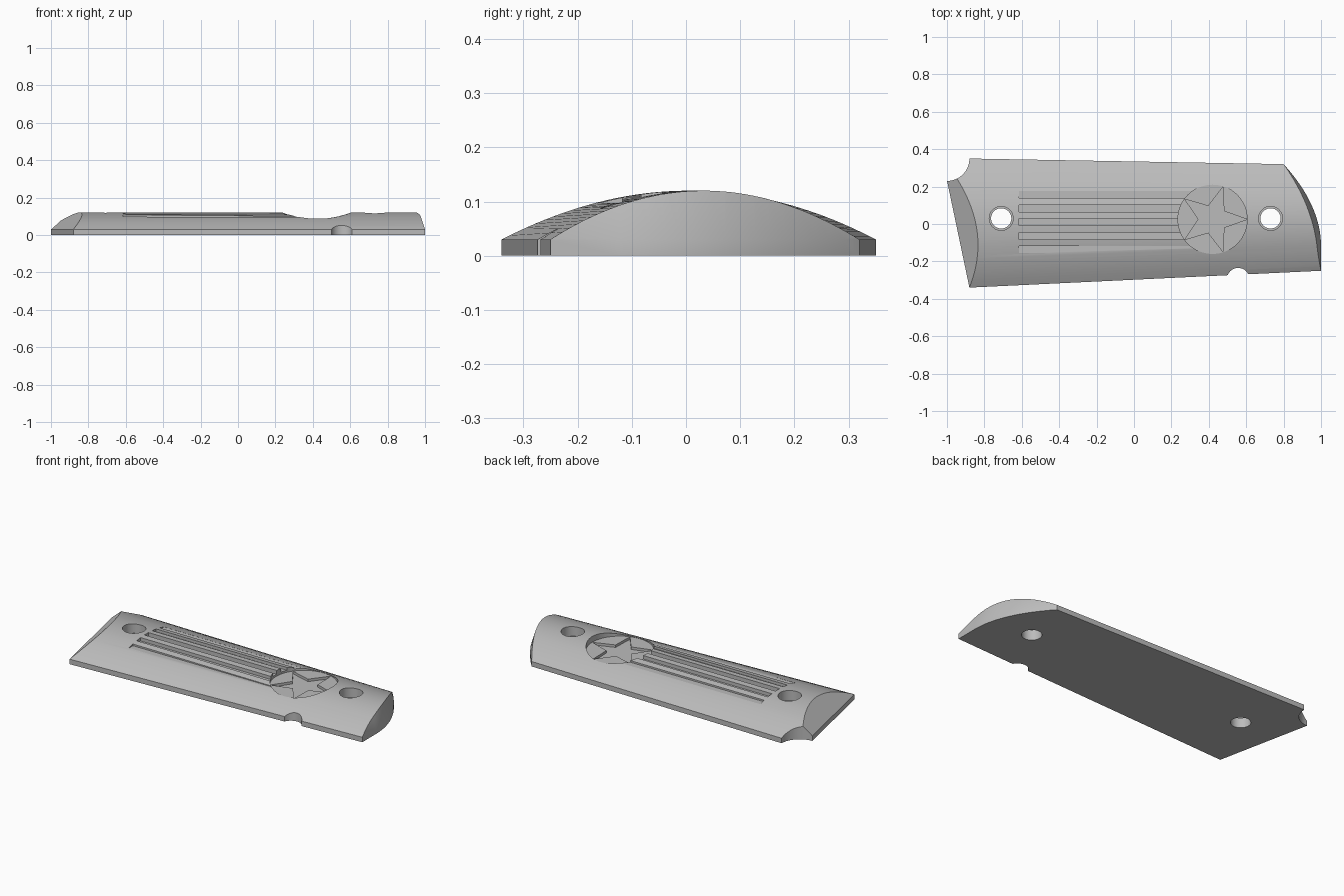
import bpy, bmesh, math

if "Cube" in bpy.data.objects:
    bpy.data.objects.remove(bpy.data.objects["Cube"])

grey = bpy.data.materials.new("mid grey")
grey.use_nodes = True
COLOUR = (0.5, 0.5, 0.5, 1)
grey.diffuse_color = COLOUR
grey.node_tree.nodes["Principled BSDF"].inputs["Base Color"].default_value = COLOUR


def loft(name, rings):
    """Closed solid skinned through rings with equal point counts."""
    bm = bmesh.new()
    loops = [[bm.verts.new(p) for p in ring] for ring in rings]
    for a, b in zip(loops, loops[1:]):
        for i in range(len(a)):
            j = (i + 1) % len(a)
            bm.faces.new((a[i], a[j], b[j], b[i]))
    bm.faces.new(loops[0][::-1])
    bm.faces.new(loops[-1])
    bmesh.ops.recalc_face_normals(bm, faces=bm.faces)
    mesh = bpy.data.meshes.new(name)
    bm.to_mesh(mesh)
    bm.free()
    mesh.materials.append(grey)
    obj = bpy.data.objects.new(name, mesh)
    bpy.context.collection.objects.link(obj)
    return obj


def prism(name, points, low, high=0.3):
    return loft(name, [[(x, y, z) for x, y in points] for z in (low, high)])


def circle(cx, cy, r, n=64):
    return [(cx + r * math.cos(math.tau * i / n), cy + r * math.sin(math.tau * i / n))
            for i in range(n)]


def combine(target, tool, operation="DIFFERENCE"):
    mod = target.modifiers.new(tool.name, "BOOLEAN")
    mod.operation = operation
    mod.solver = "EXACT"
    mod.object = tool
    bpy.context.view_layer.objects.active = target
    bpy.ops.object.modifier_apply(modifier=mod.name)
    bpy.data.objects.remove(tool)


# Outline with sloping left and right ends above the thin side wall
def outline(z):
    k = max(0, (z - 0.03) / 0.09)
    left, right = 0.105 * k, 0.03 * k
    pts = [(-1.025 + left, 0.3526), (-0.88 + left, -0.34 + 0.0479 * left),
           (1 - right, -0.25 - 0.0479 * right)]
    for i in range(17):
        s = i / 16
        pts.append((1 - 0.2 * s * s - right, -0.12 + 0.44 * s + 0.0179 * right * s))
    return [(x, y, z) for x, y in pts]


grip = loft("grip_panel", [outline(z) for z in (0, 0.03, 0.16)])


# Arched top, narrowing towards the right end
def arch(x):
    high = 0.35 - 0.0179 * (x + 0.88)
    low = -0.34 + 0.0479 * (x + 0.88)
    mid, half = (high + low) / 2, (high - low) / 2
    ring = []
    for i in range(49):
        t = -1.1 + 2.2 * i / 48
        ring.append((x, mid + half * t, 0.12 - 0.09 * t * t))
    return [(x, mid - 1.1 * half, -0.1)] + ring + [(x, mid + 1.1 * half, -0.1)]


combine(grip, loft("arch", [arch(-1.1), arch(1.1)]), "INTERSECT")

# Corner scoop and lower edge notch
combine(grip, prism("corner_scoop", circle(-1, 0.35, 0.12), -0.1))
combine(grip, prism("edge_notch", circle(0.557, -0.295, 0.06), -0.1))

# Stepped screw holes
for x in (-0.71, 0.73):
    combine(grip, prism("counterbore", circle(x, 0.03, 0.064), 0.06))
    combine(grip, prism("screw_hole", circle(x, 0.03, 0.054), -0.1))

# Five flat-bottomed grooves
for i in range(5):
    y = 0.157 - 0.0735 * i
    a, b = y - 0.019, y + 0.019
    combine(grip, prism("groove", [(-0.615, a), (0.36, a), (0.36, b), (-0.615, b)], 0.097))

# Round recess with a deeper star
combine(grip, prism("round_recess", circle(0.42, 0.025, 0.185), 0.085))
star = []
for i in range(10):
    r = 0.184 if i % 2 == 0 else 0.075
    star.append((0.42 + r * math.cos(i * math.pi / 5), 0.025 + r * math.sin(i * math.pi / 5)))
combine(grip, prism("star_recess", star, 0.07))

bpy.ops.object.select_all(action="DESELECT")
grip.select_set(True)
bpy.context.view_layer.objects.active = grip
bpy.ops.object.shade_smooth_by_angle(angle=math.radians(25))
